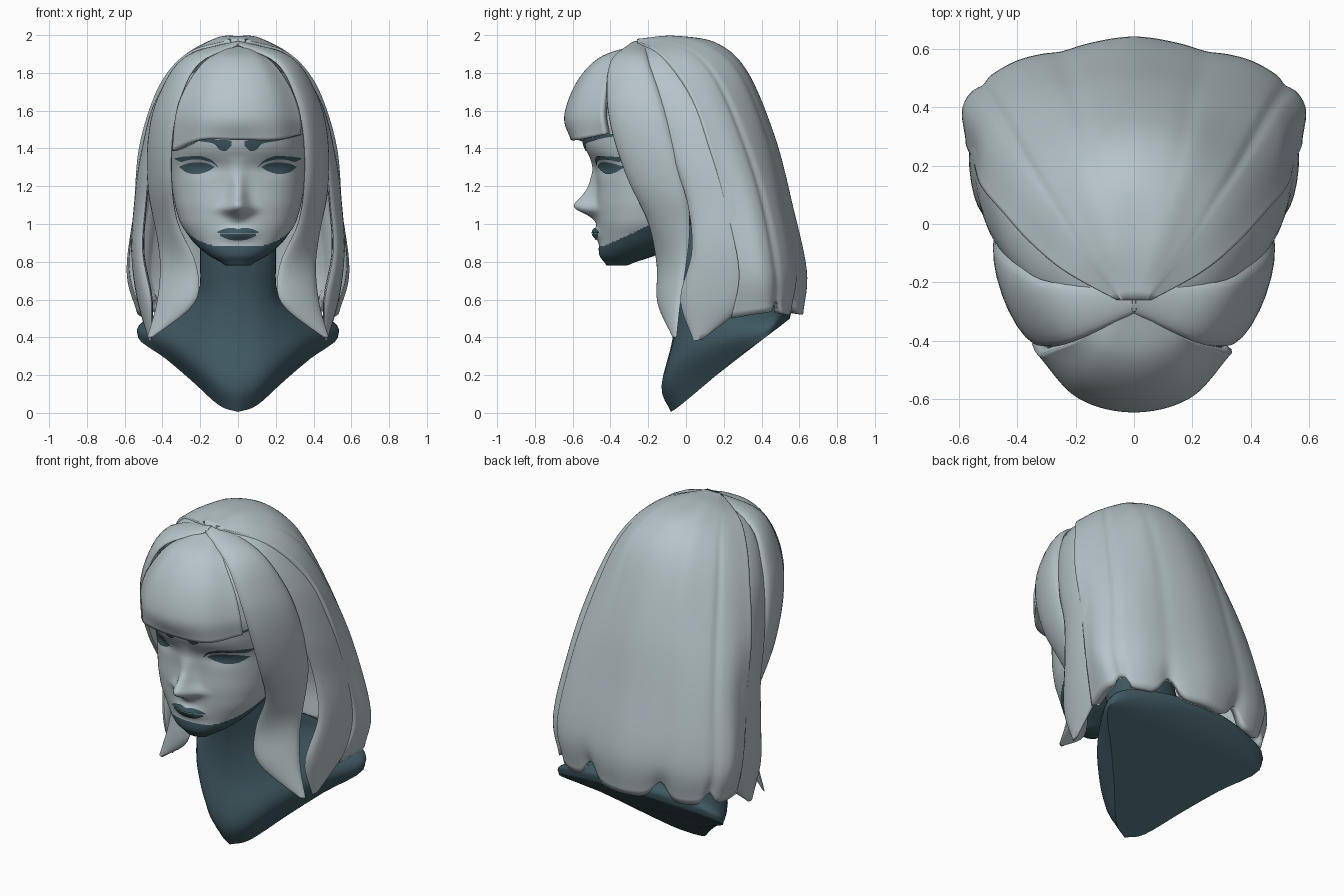
import bpy, math
from mathutils import Vector as V

if "Cube" in bpy.data.objects:
    bpy.data.objects.remove(bpy.data.objects["Cube"])


def material(name, col):
    m = bpy.data.materials.new(name)
    m.diffuse_color = (*col, 1)
    m.use_nodes = True
    m.node_tree.nodes["Principled BSDF"].inputs["Base Color"].default_value = m.diffuse_color
    return m


PALE = material("pale grey blue", (0.47, 0.55, 0.58))
DARK = material("dark teal", (0.05, 0.10, 0.12))


def make(name, verts, faces, mats, angle=50):
    me = bpy.data.meshes.new(name)
    me.from_pydata([tuple(v) for v in verts], [], faces)
    for m in mats:
        me.materials.append(m)
    me.update()
    me.shade_smooth()
    me.set_sharp_from_angle(angle=math.radians(angle))
    ob = bpy.data.objects.new(name, me)
    bpy.context.collection.objects.link(ob)
    return ob


def spline(pts, t):
    """Catmull-Rom through pts, t in 0..1."""
    n = len(pts) - 1
    i = min(int(t * n), n - 1)
    f = t * n - i
    p1, p2 = V(pts[i]), V(pts[i + 1])
    p0 = V(pts[i - 1]) if i else 2 * p1 - p2
    p3 = V(pts[i + 2]) if i + 2 <= n else 2 * p2 - p1
    return 0.5 * (2 * p1 + (p2 - p0) * f + (2 * p0 - 5 * p1 + 4 * p2 - p3) * f * f
                  + (3 * p1 - p0 - 3 * p2 + p3) * f ** 3)


def mir(pts, s=-1):
    return [(p[0] * s, *p[1:]) for p in pts]


def tube(rings):
    """Faces joining closed rings, with end caps."""
    n = len(rings[0])
    faces = [(r * n + i, r * n + (i + 1) % n, (r + 1) * n + (i + 1) % n, (r + 1) * n + i)
             for r in range(len(rings) - 1) for i in range(n)]
    k = (len(rings) - 1) * n
    faces += [tuple(reversed(range(n))), tuple(range(k, k + n))]
    return [p for r in rings for p in r], faces


# ---------- head with sculpted face ----------
# z, front y, half width, back y
HEAD = [(.78, -.41, .05, -.34), (.81, -.45, .12, -.22), (.85, -.465, .18, -.12),
        (.9, -.458, .235, -.02), (1.0, -.468, .305, .1), (1.1, -.475, .335, .18),
        (1.2, -.47, .35, .22), (1.3, -.478, .355, .26), (1.4, -.535, .36, .28),
        (1.52, -.56, .36, .28), (1.66, -.52, .34, .25), (1.8, -.40, .25, .15),
        (1.88, -.28, .1, 0)]
NOSE = [(1.0, 0), (1.04, .035), (1.07, .1), (1.09, .125), (1.11, .118), (1.14, .085), (1.19, .05), (1.27, .022), (1.36, 0)]


def table(tab, z):
    if z <= tab[0][0]:
        return tab[0][1:]
    for a, b in zip(tab, tab[1:]):
        if z <= b[0]:
            f = (z - a[0]) / (b[0] - a[0])
            return [p + (q - p) * f for p, q in zip(a[1:], b[1:])]
    return tab[-1][1:]


def head_at(z):
    rows = [table(HEAD, z + d) for d in (-.02, 0, .02)]
    return [sum(c) / 3 for c in zip(*rows)]


def face_y(x, z):
    f, w, b = head_at(z)
    yc = f + (b - f) * .5
    y = yc - (yc - f) * max(0, 1 - abs(x / w) ** 2.3) ** (1 / 2.3)
    s = .042 + .025 * math.exp(-((z - 1.075) / .04) ** 2)
    nose = sum(table(NOSE, z + d)[0] for d in (-.012, 0, .012)) / 3
    y -= nose * math.exp(-(x / s) ** 2)
    y -= .03 * math.exp(-(x / .08) ** 2 - ((z - .95) / .035) ** 2)
    y += .015 * math.exp(-((abs(x) - .19) / .08) ** 2 - ((z - 1.3) / .05) ** 2)
    return y


rings, N = [], 160
for r in range(130):
    z = .78 + 1.1 * r / 129
    f, w, b = head_at(z)
    ring = []
    for i in range(N):
        a = 2 * math.pi * i / N
        x = w * math.sin(a)
        if math.cos(a) >= 0:
            ring.append((x, face_y(x, z), z))
        else:
            ring.append((x, (f + b) / 2 - (b - f) / 2 * math.cos(a), z))
    rings.append(ring)
head = make("head", *tube(rings), [PALE, DARK], 180)
for p in head.data.polygons:          # dark underside of the jaw
    c = p.center
    if c.z < .885 + max(0, c.y + .43) * .46:
        p.material_index = 1


# ---------- painted face details as thin plates ----------
def plate(name, spans):
    """spans: (x, low z, high z) across the plate, laid on the face."""
    vs, fs, n, k = [], [], 24, 6
    for i in range(n + 1):
        x, lo, hi = spline(spans, i / n)
        for j in range(k + 1):
            z = lo + (hi - lo) * j / k
            vs.append((x, face_y(x, z) - .007, z))
    for i in range(n):
        for j in range(k):
            a = i * (k + 1) + j
            q = (a, a + k + 1, a + k + 2, a + 1)
            fs.append(q if spans[0][0] < spans[-1][0] else q[::-1])
    make(name, vs, fs, [DARK], 180)


EYE = [(.125, 1.3, 1.303), (.16, 1.279, 1.32), (.215, 1.264, 1.326), (.27, 1.272, 1.32), (.31, 1.3, 1.303)]
LASH = [(.105, 1.298, 1.303), (.14, 1.325, 1.338), (.2, 1.341, 1.36), (.26, 1.339, 1.358), (.3, 1.329, 1.355), (.335, 1.343, 1.348)]
BROW = [(.035, 1.415, 1.44), (.065, 1.386, 1.445), (.1, 1.395, 1.445), (.13, 1.425, 1.45), (.22, 1.442, 1.46), (.33, 1.468, 1.482)]
for s, side in ((1, "right"), (-1, "left")):
    plate("eye_" + side, mir(EYE, s))
    plate("lash_" + side, mir(LASH, s))
    plate("brow_" + side, mir(BROW, s))
UP = [(.03, .953, .98), (.07, .953, .975), (.108, .953, .96)]
LOW = [(.05, .918, .949), (.095, .938, .95)]
plate("upper_lip", mir(UP)[::-1] + [(0, .953, .974)] + UP)
plate("lower_lip", mir(LOW)[::-1] + [(0, .913, .949)] + LOW)

# ---------- neck and slanted bust base ----------
BUST = [
    [(0, -.08, .005), (.1, -.03, .04), (.24, .12, .165), (.38, .26, .285), (.53, .42, .4), (.4, .5, .46), (0, .55, .5)],
    [(0, -.13, .14), (.12, -.1, .18), (.25, .0, .28), (.38, .15, .38), (.52, .41, .46), (.38, .5, .53), (0, .55, .56)],
    [(0, -.07, .4), (.12, -.05, .42), (.23, .03, .47), (.31, .14, .51), (.35, .29, .54), (.26, .39, .58), (0, .43, .6)],
    [(0, -.07, .62), (.1, -.05, .62), (.18, .01, .62), (.21, .09, .63), (.2, .19, .65), (.13, .27, .67), (0, .3, .68)],
    [(0, -.11, .82), (.1, -.09, .82), (.18, -.03, .82), (.2, .05, .82), (.19, .13, .83), (.11, .2, .84), (0, .22, .85)],
    [(0, -.13, 1.0), (.1, -.11, 1.0), (.18, -.05, 1.0), (.2, .04, 1.0), (.18, .11, 1.0), (.1, .17, 1.0), (0, .2, 1.0)],
]
loops = [h + mir(h[1:-1])[::-1] for h in BUST]
rings = [[spline([l[i] for l in loops], t / 20) for i in range(len(loops[0]))] for t in range(21)]
fine = [[spline(r + [r[0]], i / 48) for i in range(48)] for r in rings]
make("neck_and_bust", *tube(fine), [DARK], 55)


# ---------- hair ----------
def sheet(name, guides, nu, nv, thick, shape=lambda p, u, v: p):
    """Smooth sheet through guide strands running from crown to tips."""
    vs = []
    for j in range(nv + 1):
        row = [spline(g, j / nv) for g in guides]
        vs += [shape(spline(row, i / nu), 2 * i / nu - 1, j / nv) for i in range(nu + 1)]
    fs = [(j * (nu + 1) + i, (j + 1) * (nu + 1) + i, (j + 1) * (nu + 1) + i + 1, j * (nu + 1) + i + 1)
          for j in range(nv) for i in range(nu)]
    ob = make(name, vs, fs, [PALE], 180)
    mid = ob.data.polygons[len(fs) // 2 + nu // 2]
    if mid.normal.dot(mid.center - V((0, 0, 1.2))) < 0:
        ob.data.flip_normals()
    s = ob.modifiers.new("thickness", "SOLIDIFY")
    s.thickness, s.offset = thick, -1


def lock(name, front, back, bulge):
    """Lens-shaped strand between a front and a back edge."""
    rings, n, k = [], 40, 20
    for j in range(n + 1):
        t = j / n
        a, b = spline(front, t), spline(back, t)
        d = spline(front, min(1, t + .02)) + spline(back, min(1, t + .02)) \
            - spline(front, max(0, t - .02)) - spline(back, max(0, t - .02))
        nor = (b - a).cross(d).normalized()
        m = (a + b) / 2
        if nor.dot(m - V((0, .05, m.z - .15))) < 0:
            nor = -nor
        h = bulge * (b - a).length
        ring = []
        for i in range(k):
            th = 2 * math.pi * i / k
            o = math.sin(th) * h * (1 if math.sin(th) > 0 else .4)
            ring.append(a.lerp(b, .5 - .5 * math.cos(th)) + nor * o)
        rings.append(ring)
    ob = make(name, *tube(rings), [PALE], 70)
    p = ob.data.polygons[20 * k + 5]
    if p.normal.dot(p.center - V((0, .05, p.center.z))) < 0:
        ob.data.flip_normals()


# back mass with grooves and scalloped tips
G0 = [(0, -.26, 1.98), (0, -.05, 1.995), (0, .17, 1.955), (0, .33, 1.8), (0, .475, 1.45), (0, .565, 1.1), (0, .64, .75), (0, .62, .52)]
G1 = [(.02, -.26, 1.98), (.08, -.06, 1.995), (.13, .14, 1.945), (.17, .3, 1.79), (.2, .44, 1.45), (.23, .53, 1.1), (.25, .595, .75), (.23, .57, .52)]
G15 = [(.04, -.26, 1.98), (.14, -.08, 1.975), (.22, .1, 1.91), (.29, .235, 1.75), (.35, .375, 1.43), (.4, .475, 1.1), (.43, .545, .75), (.4, .53, .52)]
G2 = [(.05, -.26, 1.975), (.19, -.11, 1.95), (.3, .03, 1.87), (.39, .15, 1.7), (.475, .27, 1.4), (.53, .36, 1.1), (.58, .42, .75), (.53, .43, .53)]
G3 = [(.06, -.26, 1.97), (.24, -.16, 1.92), (.36, -.06, 1.82), (.45, .04, 1.66), (.525, .13, 1.4), (.55, .21, 1.1), (.575, .28, .75), (.5, .24, .5)]


def back_shape(p, u, v):
    u = abs(u)
    g = math.exp(-((u - .25) / .05) ** 2) * .4 + math.exp(-((u - .64) / .03) ** 2) * .7
    fade = min(1, v * 2)
    p.x *= 1 - .02 * g * fade
    p.y -= .012 * g * fade
    p.z += (math.exp(-((u - .25) / .07) ** 2) + .6 * math.exp(-((u - .64) / .05) ** 2)) * .1 * v ** 10
    return p


sheet("hair_back", [mir(g) for g in (G3, G2, G15, G1)] + [G0, G1, G15, G2, G3], 96, 48, .05, back_shape)

# fringe, hanging a little lower on the left
B0 = [(0, -.28, 1.945), (0, -.46, 1.88), (0, -.58, 1.75), (0, -.645, 1.57), (0, -.61, 1.445)]
B1 = [(.04, -.28, 1.945), (.1, -.44, 1.88), (.16, -.54, 1.75), (.19, -.595, 1.58), (.2, -.575, 1.445)]
B2 = [(.06, -.28, 1.935), (.18, -.39, 1.86), (.28, -.43, 1.72), (.33, -.445, 1.58), (.335, -.43, 1.475)]
L2 = mir(B2)[:-1] + [(-.35, -.41, 1.385)]
sheet("fringe", [L2, mir(B1), B0, B1, B2], 48, 32, .04)

# side locks
F1 = [(-.01, -.3, 1.95), (.2, -.4, 1.855), (.3, -.42, 1.68), (.345, -.39, 1.48), (.352, -.31, 1.24), (.32, -.2, 1.01), (.22, -.15, .78), (.23, -.145, .58), (.45, -.07, .4)]
E1 = [(-.01, -.2, 1.965), (.28, -.2, 1.87), (.41, -.13, 1.66), (.46, -.07, 1.44), (.46, .0, 1.18), (.43, .02, .98), (.41, .0, .78), (.43, -.03, .58), (.48, -.05, .4)]
F2 = [(.0, -.27, 1.96), (.25, -.25, 1.85), (.38, -.17, 1.66), (.46, -.07, 1.35), (.49, .01, 1.1), (.505, .03, .85), (.46, -.03, .6), (.46, .04, .38)]
E2 = [(.0, -.18, 1.96), (.25, -.08, 1.89), (.42, .1, 1.62), (.49, .22, 1.35), (.52, .32, 1.1), (.53, .36, .85), (.5, .33, .6), (.47, .09, .39)]
for s, side in ((1, "right"), (-1, "left")):
    lock("front_lock_" + side, mir(F1, s), mir(E1, s), .15)
    lock("side_lock_" + side, mir(F2, s), mir(E2, s), .14)
